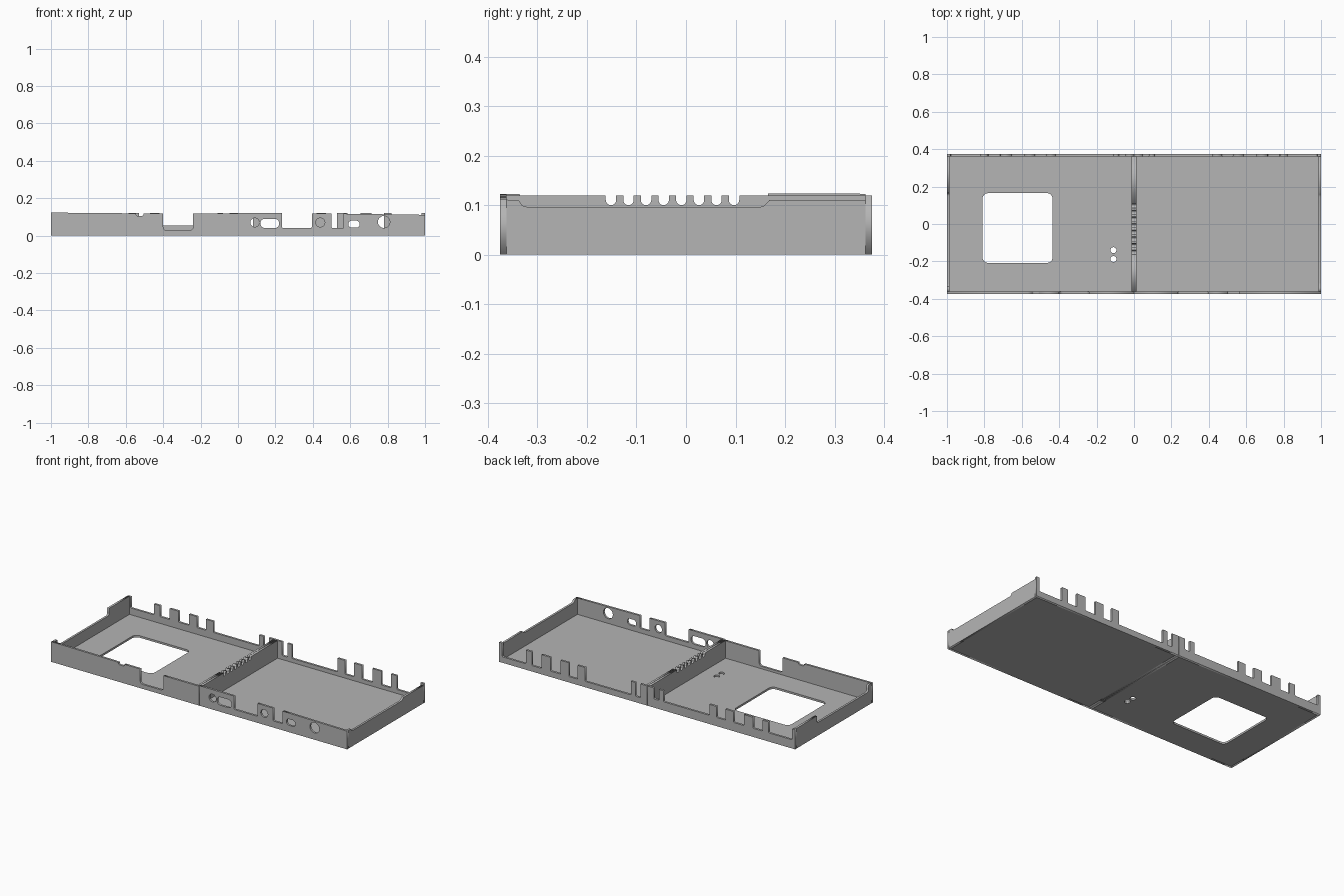
import bpy, math
from mathutils import Matrix

if "Cube" in bpy.data.objects:
    bpy.data.objects.remove(bpy.data.objects["Cube"])

T = 0.013          # wall thickness
FLOOR = 0.012      # floor thickness
Y = 0.375          # half depth

grey = bpy.data.materials.new("light grey")
grey.diffuse_color = (0.46, 0.46, 0.46, 1)
grey.use_nodes = True
grey.node_tree.nodes["Principled BSDF"].inputs["Base Color"].default_value = grey.diffuse_color


def arc(cx, cy, r, a0, a1, n=6):
    return [(cx + r * math.cos(math.radians(a0 + (a1 - a0) * i / n)),
             cy + r * math.sin(math.radians(a0 + (a1 - a0) * i / n))) for i in range(n + 1)]


def rounded(x0, x1, y0, y1, r):
    """Rounded rectangle, slot or circle outline."""
    return (arc(x1 - r, y1 - r, r, 0, 90) + arc(x0 + r, y1 - r, r, 90, 180)
            + arc(x0 + r, y0 + r, r, 180, 270) + arc(x1 - r, y0 + r, r, 270, 360))


def circle(x, y, r):
    return rounded(x - r, x + r, y - r, y + r, r * 0.999)


def notch(a, b, z, r, za, zb):
    """Open cut in a top edge with rounded bottom corners."""
    return ([(a, za)] + arc(a + r, z + r, r, 180, 270, 5)
            + arc(b - r, z + r, r, 270, 360, 5) + [(b, zb)])


def panel(name, outline, holes, matrix, thick):
    """Flat plate from an outline with holes."""
    cu = bpy.data.curves.new(name, 'CURVE')
    cu.dimensions = '2D'
    cu.fill_mode = 'BOTH'
    cu.extrude = thick / 2
    for loop in [outline] + holes:
        sp = cu.splines.new('POLY')
        sp.points.add(len(loop) - 1)
        for p, (x, y) in zip(sp.points, loop):
            p.co = (x, y, 0, 1)
        sp.use_cyclic_u = True
    cu.materials.append(grey)
    ob = bpy.data.objects.new(name, cu)
    bpy.context.collection.objects.link(ob)
    ob.matrix_world = matrix
    bpy.ops.object.select_all(action='DESELECT')
    bpy.context.view_layer.objects.active = ob
    ob.select_set(True)
    bpy.ops.object.convert(target='MESH')
    bpy.ops.object.transform_apply(location=True, rotation=True, scale=True)


def along_x(y):
    return Matrix.Translation((0, y, 0)) @ Matrix.Rotation(math.pi / 2, 4, 'X')


def along_y(x):
    return Matrix.Translation((x, 0, 0)) @ Matrix.Rotation(math.pi / 2, 4, 'Z') @ Matrix.Rotation(math.pi / 2, 4, 'X')


def wall(name, a, b, top, holes, matrix):
    panel(name, [(b, 0), (a, 0)] + top, holes, matrix, T)


G = 0.001   # half of the seam between the trays

# floors, the left one with a window and two small holes
panel("left_floor", [(-1 + T, -Y + T), (-G - T, -Y + T), (-G - T, Y - T), (-1 + T, Y - T)],
      [rounded(-0.81, -0.435, -0.208, 0.165, 0.03), circle(-0.11, -0.14, 0.016),
       circle(-0.11, -0.187, 0.016)], Matrix.Translation((0, 0, FLOOR / 2)), FLOOR)
panel("right_floor", [(G + T, -Y + T), (1 - T, -Y + T), (1 - T, Y - T), (G + T, Y - T)],
      [], Matrix.Translation((0, 0, FLOOR / 2)), FLOOR)

# front walls with port cutouts
front = along_x(-Y + T / 2)
wall("left_front_wall", -1, -G,
     [(-1, 0.123), (-0.57, 0.119)] + notch(-0.545, -0.505, 0.105, 0.01, 0.117, 0.117)
     + notch(-0.40, -0.24, 0.027, 0.02, 0.117, 0.118) + [(-G, 0.118)], [], front)
wall("right_front_wall", G, 1,
     [(G, 0.122)] + notch(0.235, 0.395, 0.04, 0.008, 0.121, 0.119)
     + notch(0.5, 0.565, 0.04, 0.006, 0.118, 0.117) + [(1, 0.111)],
     [circle(0.09, 0.07, 0.024), rounded(0.12, 0.22, 0.04, 0.09, 0.024),
      circle(0.44, 0.07, 0.024), rounded(0.59, 0.65, 0.042, 0.08, 0.018),
      circle(0.78, 0.073, 0.032)], front)

# back walls: a low rail with upright posts, mirrored
posts = [(G, 0.045), (0.08, 0.11), (0.42, 0.47), (0.53, 0.585), (0.655, 0.715), (0.78, 0.82), (0.98, 1)]
for side, s, low in (("left", -1, 0.053), ("right", 1, 0.036)):
    top = [(G, 0.12)]
    for (_, b), (a, _) in zip(posts, posts[1:]):
        top += notch(b, a, low, 0.006, 0.12, 0.12)
    top += [(1, 0.12)]
    pts = [(x * s, z) for x, z in top]
    if s < 0:
        pts.reverse()
    wall(side + "_back_wall", min(G * s, s), max(G * s, s), pts, [], along_x(Y - T / 2))

# middle walls with a comb of rounded vent slots
E = Y - T
comb = [(-E, 0.12)]
for i in range(8):
    y = -0.162 + i * 0.0355
    comb += notch(y, y + 0.021, 0.1, 0.0104, 0.12, 0.12)
comb += [(E, 0.12)]
for side, s in (("left", -1), ("right", 1)):
    wall(side + "_middle_wall", -E, E, comb, [], along_y(s * (G + T / 2)))

# outer end walls, lowered between the corners
wall("right_end_wall", -E, E,
     [(-E, 0.111), (-0.338, 0.11), (-0.33, 0.099), (-0.315, 0.095), (0.145, 0.095),
      (0.158, 0.099), (0.168, 0.11), (E, 0.109)], [], along_y(1 - T / 2))
wall("left_end_wall", -E, E,
     [(-E, 0.123)] + notch(-0.335, 0.165, 0.08, 0.015, 0.122, 0.124) + [(E, 0.123)],
     [], along_y(-1 + T / 2))
